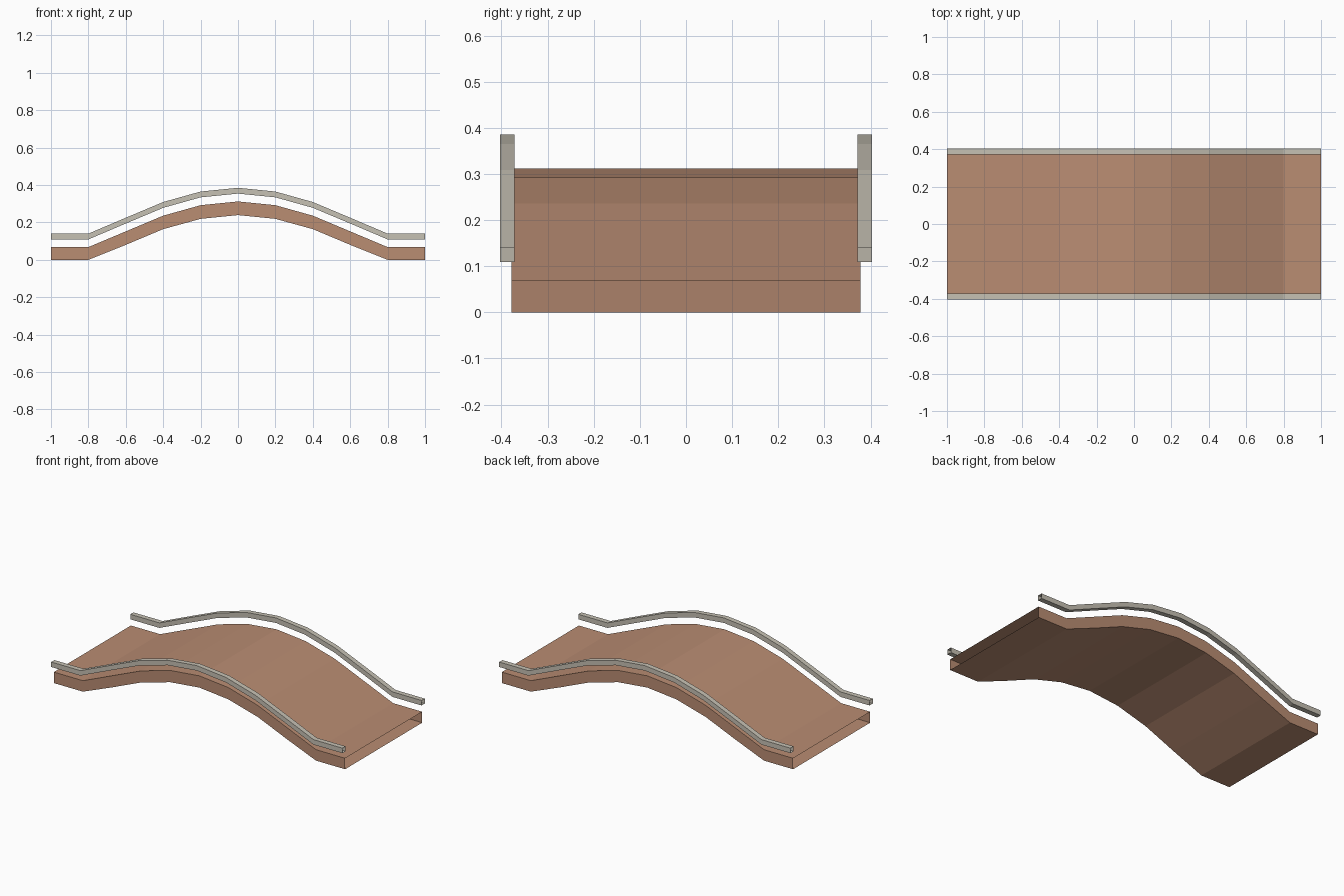
import bpy
import bmesh

cube = bpy.data.objects.get("Cube")
if cube:
    bpy.data.objects.remove(cube, do_unlink=True)


def make_material(name, rgb):
    mat = bpy.data.materials.new(name)
    mat.use_nodes = True
    color = (*rgb, 1.0)
    mat.diffuse_color = color
    mat.node_tree.nodes["Principled BSDF"].inputs["Base Color"].default_value = color
    return mat


def mirrored(half):
    """Extend a centre-to-end height list to both ends of the arch."""
    return half[:0:-1] + half


def arched_tube(name, bottom, top, y_min, y_max, mat):
    """Sweep a rectangular section along the arch, leaving both ends open."""
    bm = bmesh.new()
    rings = []
    for i, (low, high) in enumerate(zip(mirrored(bottom), mirrored(top))):
        x = -1 + STEP * i
        section = [(y_min, low), (y_max, low), (y_max, high), (y_min, high)]
        rings.append([bm.verts.new((x, y, z)) for y, z in section])
    for a, b in zip(rings, rings[1:]):
        for j in range(4):
            k = (j + 1) % 4
            bm.faces.new((a[j], a[k], b[k], b[j]))
    bmesh.ops.recalc_face_normals(bm, faces=bm.faces)
    # Make sure the outer skin faces outward: the top must point up
    highest = max(bm.faces, key=lambda f: f.calc_center_median().z)
    if highest.normal.z < 0:
        bmesh.ops.reverse_faces(bm, faces=bm.faces)
    mesh = bpy.data.meshes.new(name)
    bm.to_mesh(mesh)
    bm.free()
    mesh.materials.append(mat)
    obj = bpy.data.objects.new(name, mesh)
    bpy.context.collection.objects.link(obj)
    return obj


STEP = 0.2
wood = make_material("brown wood", (0.49, 0.266, 0.171))
stone = make_material("pale grey", (0.565, 0.533, 0.456))

# Heights from the centre of the arch out to its end
deck_bottom = [0.239, 0.219, 0.164, 0.08, 0.0, 0.0]
deck_top = [0.312, 0.292, 0.236, 0.152, 0.068, 0.068]
rail_top = [0.385, 0.365, 0.309, 0.225, 0.14, 0.14]
rail_bottom = [z - 0.031 for z in rail_top]

# Walkway
arched_tube("bridge_deck", deck_bottom, deck_top, -0.378, 0.378, wood)

# Handrails floating above both edges
arched_tube("front_rail", rail_bottom, rail_top, -0.403, -0.372, stone)
arched_tube("back_rail", rail_bottom, rail_top, 0.372, 0.403, stone)
